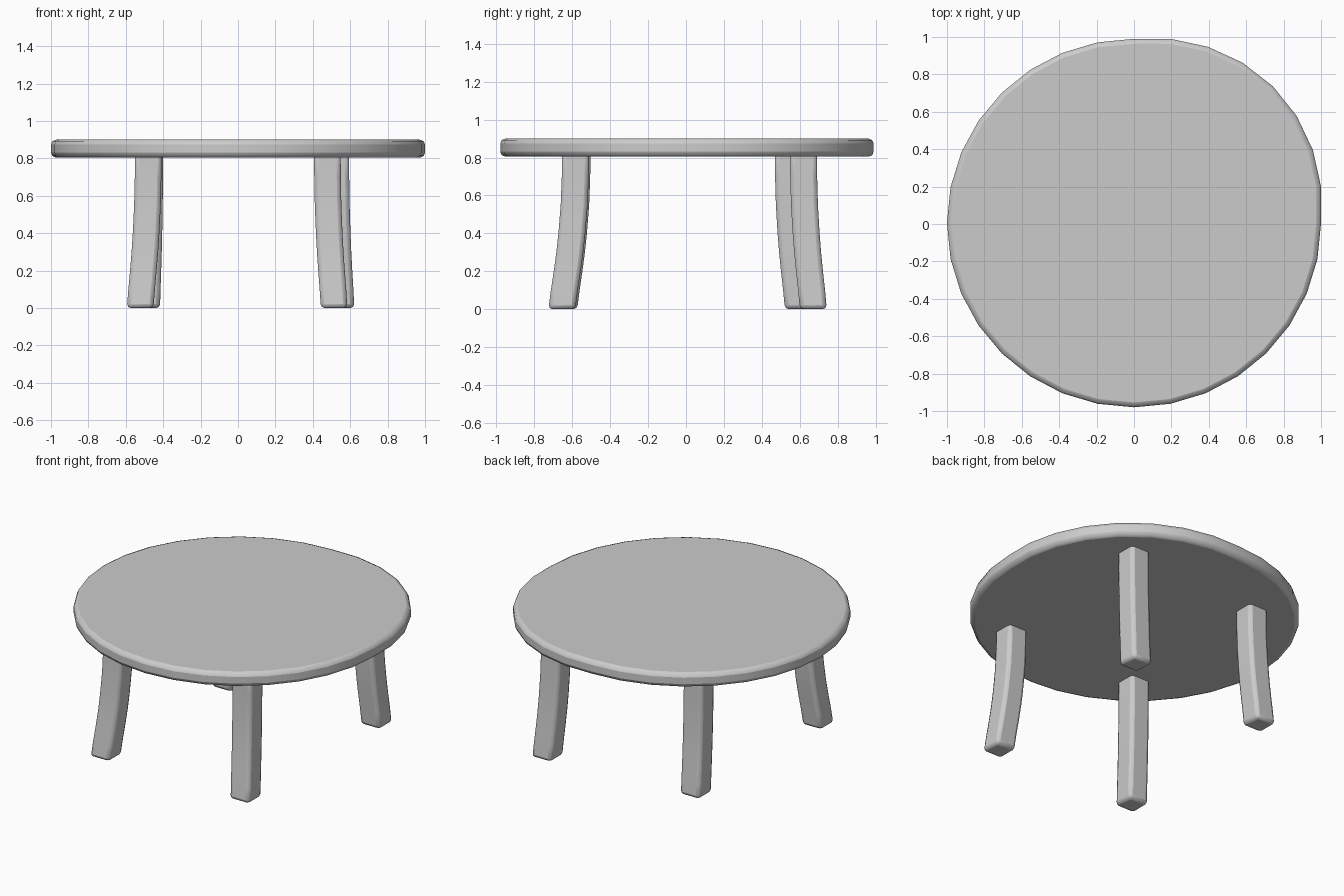
import bpy, bmesh, math

if "Cube" in bpy.data.objects:
    bpy.data.objects.remove(bpy.data.objects["Cube"])


def make_object(name, rings, bevel):
    """Loft equal-length rings into a closed solid with rounded edges."""
    bm = bmesh.new()
    loops = [[bm.verts.new(p) for p in ring] for ring in rings]
    n = len(loops[0])
    for a, b in zip(loops, loops[1:]):
        for i in range(n):
            j = (i + 1) % n
            bm.faces.new((a[i], a[j], b[j], b[i]))
    bm.faces.new(loops[0][::-1])
    bm.faces.new(loops[-1])
    bmesh.ops.recalc_face_normals(bm, faces=bm.faces)
    mesh = bpy.data.meshes.new(name)
    bm.to_mesh(mesh)
    bm.free()
    obj = bpy.data.objects.new(name, mesh)
    bpy.context.collection.objects.link(obj)
    mod = obj.modifiers.new("rounded edges", 'BEVEL')
    mod.width = bevel
    mod.segments = 2
    mod.limit_method = 'ANGLE'
    mod.angle_limit = math.radians(40)
    bpy.ops.object.select_all(action='DESELECT')
    obj.select_set(True)
    bpy.context.view_layer.objects.active = obj
    bpy.ops.object.shade_smooth_by_angle(angle=math.radians(50))
    return obj


# Table top: 32-sided disc, swelling slightly towards the back right
SIDES = 32


def top_ring(z):
    ring = []
    for i in range(SIDES):
        a = 2 * math.pi * i / SIDES
        swell = 1 + (0.05 * math.sin(2 * a) if a < math.pi / 2 else 0)
        ring.append((math.cos(a) * swell, 0.005 + 0.985 * math.sin(a) * swell, z))
    return ring


make_object("table_top", [top_ring(0.805), top_ring(0.9)], 0.026)

# Legs: square section, straight at the top and flaring outwards at the foot
FLARE = [(0.0, 1.0), (0.1, 0.82), (0.2, 0.61), (0.3, 0.42), (0.4, 0.27),
         (0.55, 0.1), (0.7, 0.02), (0.84, 0.0)]
HALF = 0.071
CORNERS = ((-1, -1), (1, -1), (1, 1), (-1, 1))


def make_leg(name, top, foot):
    rings = []
    for z, t in FLARE:
        x = top[0] + (foot[0] - top[0]) * t
        y = top[1] + (foot[1] - top[1]) * t
        rings.append([(x + sx * HALF, y + sy * HALF, z) for sx, sy in CORNERS])
    make_object(name, rings, 0.022)


make_leg("front_left_leg", (-0.48, -0.575), (-0.523, -0.645))
make_leg("front_right_leg", (0.478, -0.583), (0.514, -0.655))
make_leg("back_right_leg", (0.523, 0.62), (0.551, 0.672))
make_leg("back_left_leg", (-0.472, 0.54), (-0.488, 0.593))
